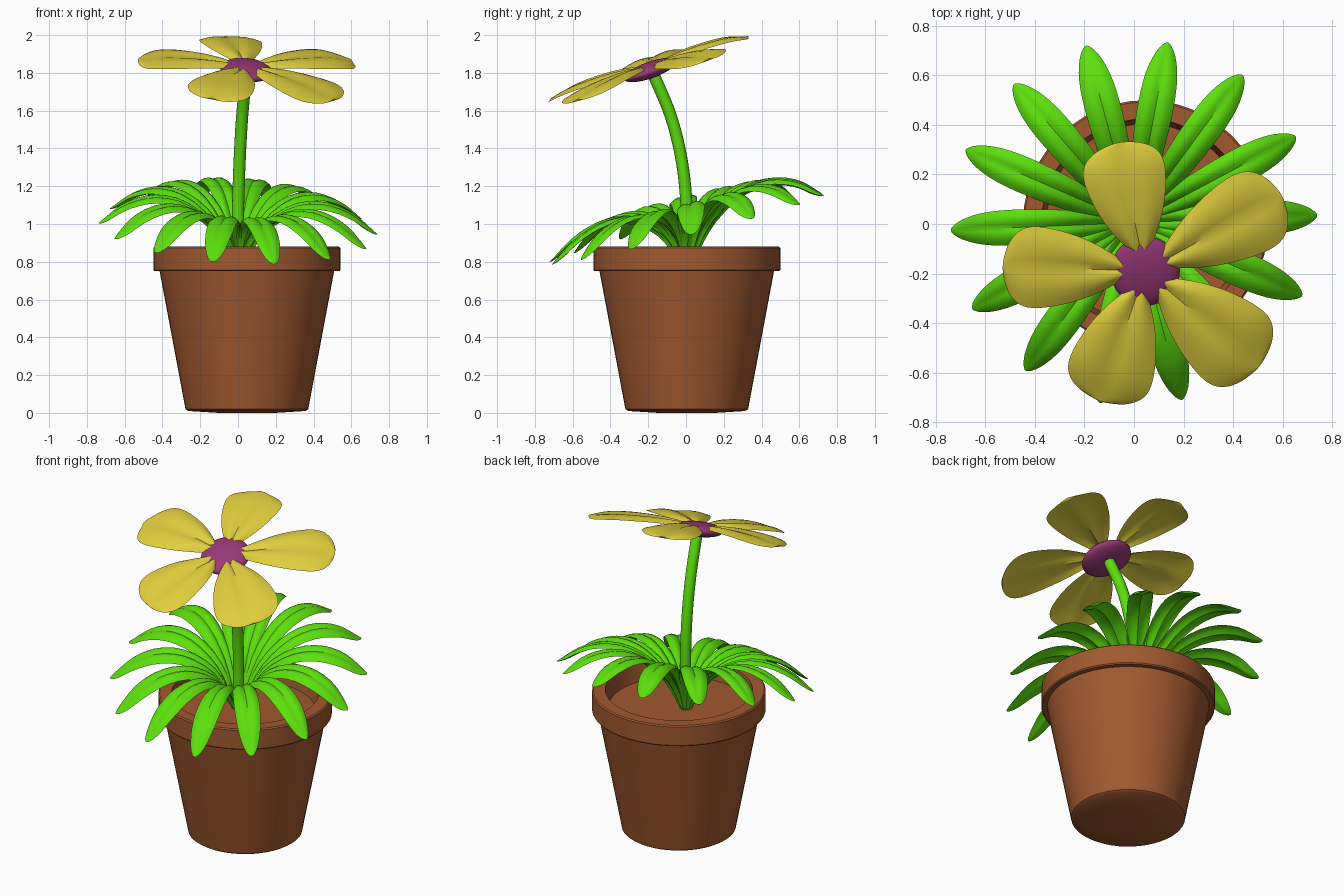
import bpy
import bmesh
import math
from mathutils import Vector, Matrix

if "Cube" in bpy.data.objects:
    bpy.data.objects.remove(bpy.data.objects["Cube"], do_unlink=True)


def material(name, rgb):
    mat = bpy.data.materials.new(name)
    mat.use_nodes = True
    mat.diffuse_color = (*rgb, 1)
    mat.node_tree.nodes["Principled BSDF"].inputs["Base Color"].default_value = (*rgb, 1)
    return mat


TERRACOTTA = material("terracotta", (0.355, 0.1, 0.03))
GREEN = material("leaf_green", (0.11, 0.74, 0.004))
YELLOW = material("petal_yellow", (0.74, 0.62, 0.048))
PURPLE = material("flower_purple", (0.32, 0.04, 0.19))


def finish(name, bm, mat, angle=35):
    bmesh.ops.recalc_face_normals(bm, faces=bm.faces)
    mesh = bpy.data.meshes.new(name)
    bm.to_mesh(mesh)
    bm.free()
    mesh.materials.append(mat)
    obj = bpy.data.objects.new(name, mesh)
    bpy.context.collection.objects.link(obj)
    bpy.ops.object.select_all(action="DESELECT")
    obj.select_set(True)
    bpy.context.view_layer.objects.active = obj
    bpy.ops.object.shade_smooth_by_angle(angle=math.radians(angle))
    return obj


def tilt(x_slope, y_slope, origin):
    """Lean a flat rosette by a height slope, then move it into place."""
    m = Matrix.Identity(4)
    m[2][0], m[2][1] = x_slope, y_slope
    return Matrix.Translation(origin) @ m


def spline(points, t):
    """Catmull-Rom curve through the points, t from 0 to 1."""
    p = [Vector(q) for q in points]
    p = [2 * p[0] - p[1]] + p + [2 * p[-1] - p[-2]]
    f = t * (len(points) - 1)
    i = min(int(f), len(points) - 2)
    f -= i
    a, b, c, d = p[i:i + 4]
    return 0.5 * (2 * b + (c - a) * f + (2 * a - 5 * b + 4 * c - d) * f * f
                  + (3 * b - a - 3 * c + d) * f ** 3)


def blade(name, mat, path, width, lobe, droop, thick, matrix, steps=20):
    """Creased two-lobed blade swept along a path in the xz plane."""
    bm = bmesh.new()
    half = 5
    us = [i / half for i in range(-half, half + 1)]
    rings = []
    for s in range(steps + 1):
        t = math.sin(math.pi / 2 * s / steps) * 0.998 + 0.001
        p = spline(path, t)
        d = (spline(path, t + 0.001) - spline(path, t - 0.001)).normalized()
        normal = Vector((-d.y, 0, d.x))
        centre = Vector((p.x, 0, p.y))
        w = width(t)
        fade = min(1, w / 0.05)
        crease = lobe * (1 - t ** 3)

        def point(u, under):
            v = crease * math.sin(math.pi * abs(u)) - droop * u * u
            v -= under * thick * (1 - u * u)
            return bm.verts.new(matrix @ (centre + Vector((0, u * w, 0)) + normal * v * fade))

        rings.append([point(u, 0) for u in us] + [point(u, 1) for u in us[-2:0:-1]])
    n = len(rings[0])
    for a, b in zip(rings, rings[1:]):
        for i in range(n):
            j = (i + 1) % n
            bm.faces.new((a[i], a[j], b[j], b[i]))
    bm.faces.new(rings[0])
    bm.faces.new(rings[-1])
    return finish(name, bm, mat)


# Pot and soil, turned from one profile
profile = [(0, 0), (0.15, 0), (0.31, 0.01), (0.325, 0.02), (0.462, 0.75), (0.49, 0.75),
           (0.495, 0.757), (0.495, 0.873), (0.488, 0.88), (0.42, 0.88), (0.4, 0.775), (0, 0.775)]
bm = bmesh.new()
verts = [bm.verts.new((r, 0, z)) for r, z in profile]
edges = [bm.edges.new(pair) for pair in zip(verts, verts[1:])]
bmesh.ops.spin(bm, geom=verts + edges, axis=(0, 0, 1), cent=(0, 0, 0),
               angle=2 * math.pi, steps=48, use_duplicate=False)
bmesh.ops.remove_doubles(bm, verts=bm.verts, dist=0.0005)
pot = finish("pot", bm, TERRACOTTA)
pot.location = (0.047, 0.004, 0)

# Rosette of arching leaves
leaf_path = [(0.015, 0.74), (0.075, 0.89), (0.16, 1.01), (0.3, 1.1),
             (0.45, 1.12), (0.6, 1.075), (0.74, 0.975)]
leaf_tilt = tilt(-0.05, 0.25, (0, 0.005, 0))
for k in range(14):
    turn = Matrix.Rotation(math.radians(2.3) + k * math.tau / 14, 4, "Z")
    blade(f"leaf_{k + 1}", GREEN, leaf_path,
          lambda t: 0.1 * t ** 0.6 * (1 - t ** 5) ** 0.6,
          0.016, 0.012, 0.024, leaf_tilt @ turn)

# Curved stem
stem_path = [(0, 0, 0.76), (0, 0.005, 1.05), (0.008, -0.02, 1.32),
             (0.022, -0.08, 1.57), (0.045, -0.18, 1.81)]
bm = bmesh.new()
rings = []
for s in range(25):
    t = s / 24
    axis = (spline(stem_path, min(1, t + 0.01)) - spline(stem_path, max(0, t - 0.01))).normalized()
    side = Vector((0, 1, 0)).cross(axis).normalized()
    other = axis.cross(side)
    rings.append([bm.verts.new(spline(stem_path, t) + 0.032 * (
        side * math.cos(a * math.tau / 16) + other * math.sin(a * math.tau / 16)))
        for a in range(16)])
for a, b in zip(rings, rings[1:]):
    for i in range(16):
        j = (i + 1) % 16
        bm.faces.new((a[i], a[j], b[j], b[i]))
bm.faces.new(rings[0])
bm.faces.new(rings[-1])
finish("stem", bm, GREEN)

# Flower centre
flower_tilt = tilt(-0.08, 0.32, (0.045, -0.19, 1.82))
bm = bmesh.new()
bmesh.ops.create_uvsphere(bm, u_segments=32, v_segments=16, radius=1,
                          matrix=flower_tilt @ Matrix.Translation((0, 0, -0.005))
                          @ Matrix.Diagonal((0.14, 0.14, 0.045, 1)))
finish("flower_centre", bm, PURPLE, 60)

# Petals: direction in degrees, length, width factor
petals = [(102, 0.53, 0.268), (29, 0.63, 0.27), (-40, 0.6, 0.295),
          (-109, 0.555, 0.28), (178, 0.575, 0.265)]
for k, (angle, length, wide) in enumerate(petals):
    path = [(0.05, 0.015), (length * 0.4, 0.03), (length * 0.75, 0.025), (length, 0)]
    turn = Matrix.Rotation(math.radians(angle), 4, "Z")
    blade(f"petal_{k + 1}", YELLOW, path,
          lambda t: wide * t ** 0.75 * (1 - t ** 3) ** 0.5,
          0.016, 0.012, 0.012, flower_tilt @ turn, 26)
